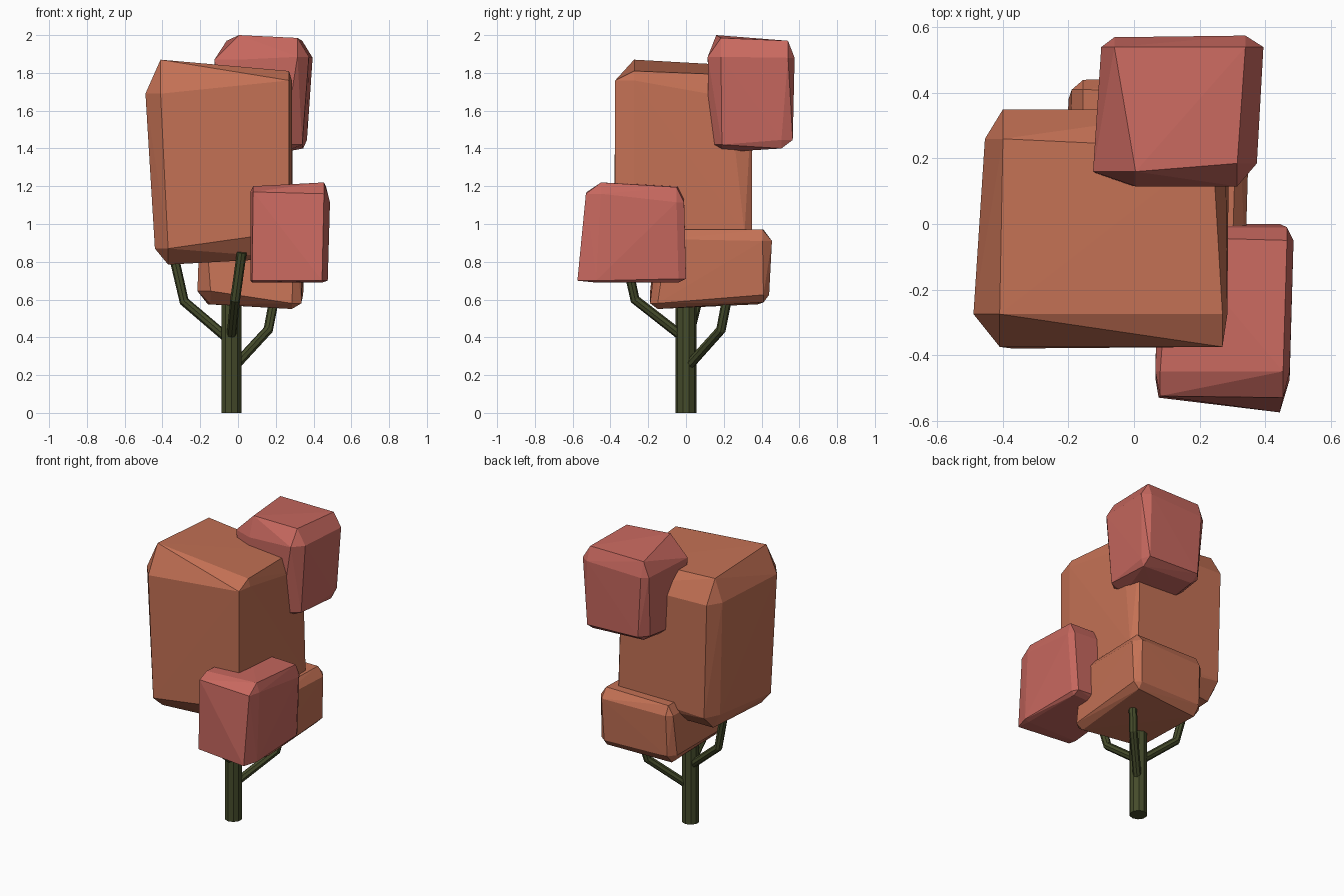
import bpy, bmesh
from mathutils import Vector


def material(name, rgb):
    m = bpy.data.materials.new(name)
    m.diffuse_color = (*rgb, 1)
    return m


ORANGE = material("orange_leaves", (0.55, 0.165, 0.09))
PINK = material("pink_leaves", (0.58, 0.14, 0.115))
BARK = material("bark", (0.06, 0.072, 0.024))


def finish(bm, name, mat):
    bmesh.ops.recalc_face_normals(bm, faces=bm.faces)
    mesh = bpy.data.meshes.new(name)
    bm.to_mesh(mesh)
    bm.free()
    mesh.materials.append(mat)
    bpy.context.collection.objects.link(bpy.data.objects.new(name, mesh))


def tube(name, points, radius, sides):
    """Faceted limb through a few points."""
    pts = [Vector(p) for p in points]
    bm = bmesh.new()
    rings = []
    for i, p in enumerate(pts):
        d = (pts[min(i + 1, len(pts) - 1)] - pts[max(i - 1, 0)]).normalized()
        q = Vector((0, 0, 1)).rotation_difference(d)
        ring = bmesh.ops.create_circle(bm, segments=sides, radius=radius)["verts"]
        for v in ring:
            v.co = p + q @ v.co
        rings.append(ring)
    for a, b in zip(rings, rings[1:]):
        for i in range(sides):
            j = (i + 1) % sides
            bm.faces.new((a[i], a[j], b[j], b[i]))
    bm.faces.new(rings[0])
    bm.faces.new(rings[-1])
    finish(bm, name, BARK)


def leaf_block(name, mat, corners):
    """Lopsided box; each corner is (position, chamfer size per axis)."""
    mid = sum((Vector(c) for c, _ in corners), Vector()) / 8
    bm = bmesh.new()
    for c, d in corners:
        inner = [c[k] + (d[k] if c[k] < mid[k] else -d[k]) for k in range(3)]
        for axis in range(3):
            p = list(inner)
            p[axis] = c[axis]
            bm.verts.new(p)
    hull = bmesh.ops.convex_hull(bm, input=bm.verts)
    junk = {g for g in hull["geom_interior"] if isinstance(g, bmesh.types.BMVert)}
    bmesh.ops.delete(bm, geom=list(junk), context="VERTS")
    finish(bm, name, mat)


# Trunk and branches
tube("trunk", [(-0.035, 0, 0), (-0.035, 0, 0.8)], 0.055, 10)
tube("left_branch", [(-0.05, 0.01, 0.39), (-0.285, 0.06, 0.59), (-0.345, 0.08, 0.85)], 0.026, 8)
tube("front_branch", [(-0.035, -0.02, 0.405), (-0.015, -0.27, 0.6), (0.02, -0.325, 0.85)], 0.026, 8)
tube("back_branch", [(-0.02, 0.01, 0.245), (0.16, 0.185, 0.44), (0.195, 0.22, 0.62)], 0.026, 8)

# Large main crown
leaf_block("main_crown", ORANGE, [
    ((-0.49, -0.375, 1.87), (0.08, 0.1, 0.18)),
    ((0.285, -0.375, 1.81), (0.015, 0.1, 0.05)),
    ((-0.455, 0.35, 1.84), (0.055, 0.09, 0.15)),
    ((0.28, 0.35, 1.79), (0.04, 0.12, 0.12)),
    ((-0.44, -0.38, 0.785), (0.07, 0.1, 0.085)),
    ((0.285, -0.375, 0.82), (0.015, 0.1, 0.14)),
    ((-0.43, 0.35, 0.82), (0.05, 0.1, 0.1)),
    ((0.29, 0.35, 0.85), (0.03, 0.04, 0.1)),
])

# Low block at the back
leaf_block("low_crown", ORANGE, [
    ((-0.205, -0.16, 0.97), (0.04, 0.06, 0.06)),
    ((0.34, -0.15, 0.97), (0.04, 0.05, 0.05)),
    ((-0.19, 0.44, 0.97), (0.035, 0.03, 0.06)),
    ((0.355, 0.455, 0.97), (0.04, 0.05, 0.06)),
    ((-0.215, -0.19, 0.575), (0.07, 0.08, 0.07)),
    ((0.335, -0.19, 0.55), (0.05, 0.04, 0.03)),
    ((-0.2, 0.43, 0.575), (0.04, 0.05, 0.06)),
    ((0.345, 0.44, 0.585), (0.04, 0.03, 0.04)),
])

# High block at the back right
leaf_block("high_crown", PINK, [
    ((-0.125, 0.115, 2.0), (0.13, 0.045, 0.13)),
    ((0.375, 0.115, 1.985), (0.06, 0.07, 0.1)),
    ((-0.1, 0.57, 1.97), (0.04, 0.03, 0.1)),
    ((0.395, 0.575, 1.97), (0.055, 0.035, 0.09)),
    ((-0.1, 0.12, 1.39), (0.05, 0.07, 0.04)),
    ((0.34, 0.12, 1.38), (0.1, 0.07, 0.04)),
    ((-0.085, 0.565, 1.42), (0.05, 0.06, 0.04)),
    ((0.365, 0.565, 1.40), (0.02, 0.06, 0.045)),
])

# Side block at the front right
leaf_block("side_crown", PINK, [
    ((0.065, -0.525, 1.2), (0.015, 0.075, 0.03)),
    ((0.475, -0.53, 1.22), (0.02, 0.08, 0.06)),
    ((0.08, -0.01, 1.2), (0.03, 0.03, 0.06)),
    ((0.487, -0.01, 1.195), (0.02, 0.04, 0.08)),
    ((0.065, -0.53, 0.69), (0.01, 0.06, 0.01)),
    ((0.475, -0.575, 0.69), (0.03, 0.1, 0.01)),
    ((0.075, 0.0, 0.69), (0.04, 0.05, 0.04)),
    ((0.465, 0.0, 0.69), (0.02, 0.04, 0.02)),
])
